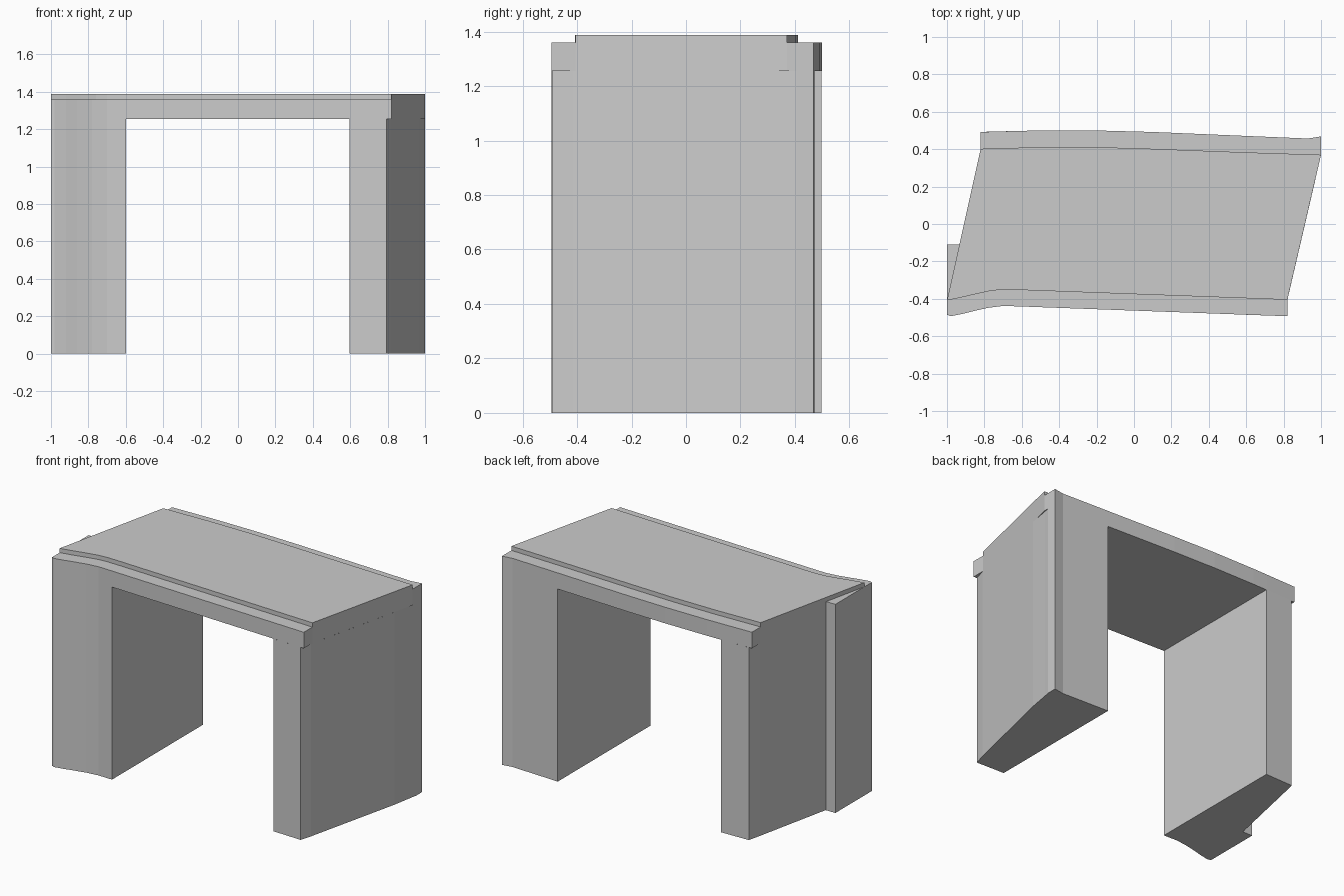
import bpy, bmesh

if "Cube" in bpy.data.objects:
    bpy.data.objects.remove(bpy.data.objects["Cube"])


def prism(name, outline, z0, z1, top=True):
    """Extrude a counter-clockwise plan outline from z0 to z1."""
    bm = bmesh.new()
    low = [bm.verts.new((x, y, z0)) for x, y in outline]
    high = [bm.verts.new((x, y, z1)) for x, y in outline]
    bm.faces.new(low[::-1])
    if top:
        bm.faces.new(high)
    n = len(outline)
    for i in range(n):
        j = (i + 1) % n
        bm.faces.new((low[i], low[j], high[j], high[i]))
    mesh = bpy.data.meshes.new(name)
    bm.to_mesh(mesh)
    bm.free()
    obj = bpy.data.objects.new(name, mesh)
    bpy.context.collection.objects.link(obj)
    return obj


LEG_TOP, SLAB_TOP, DECK_TOP = 1.255, 1.36, 1.388

# Wavy front edge (left to right) and bowed back edge (right to left)
front = [(-0.98, -0.493), (-0.92, -0.481), (-0.86, -0.466), (-0.78, -0.448),
         (-0.7, -0.438), (-0.6, -0.441)]
back = [(1.0, 0.468), (0.93, 0.457), (0.595, 0.471), (0.1, 0.492),
        (-0.2, 0.5), (-0.5, 0.5), (-0.6, 0.498), (-0.82, 0.492)]

# Main slab spanning both legs
prism("slab", front + [(0.82, -0.493), (0.82, -0.405), (1.0, 0.37)] + back +
      [(-0.82, 0.402), (-0.98, -0.32)], LEG_TOP, SLAB_TOP)

# Raised deck on the slab
deck_front = [(-1.0, -0.408), (-0.92, -0.392), (-0.84, -0.373),
              (-0.76, -0.356), (-0.7, -0.351), (-0.6, -0.353), (0.82, -0.405)]
deck_back = [(1.0, 0.37), (0.595, 0.383), (0.1, 0.402), (-0.2, 0.411),
             (-0.5, 0.411), (-0.82, 0.402)]
prism("raised_deck", deck_front + deck_back, SLAB_TOP, DECK_TOP)

# Legs, closed from above by the slab
prism("right_leg", [(0.595, -0.485), (0.795, -0.492), (0.818, -0.415),
                    (0.968, 0.23), (0.993, 0.37), (1.0, 0.405)] + back[:3],
      0, LEG_TOP, top=False)
prism("left_leg", front + [(-0.6, 0.498), (-0.798, 0.493), (-0.818, 0.41),
                           (-0.93, -0.11), (-0.98, -0.32)],
      0, LEG_TOP, top=False)

# Projecting pier at the outer front corner of the left leg
prism("corner_pier", [(-1.0, -0.485), (-0.98, -0.493), (-0.98, -0.32),
                      (-0.931, -0.11), (-1.0, -0.11)], 0, SLAB_TOP)
